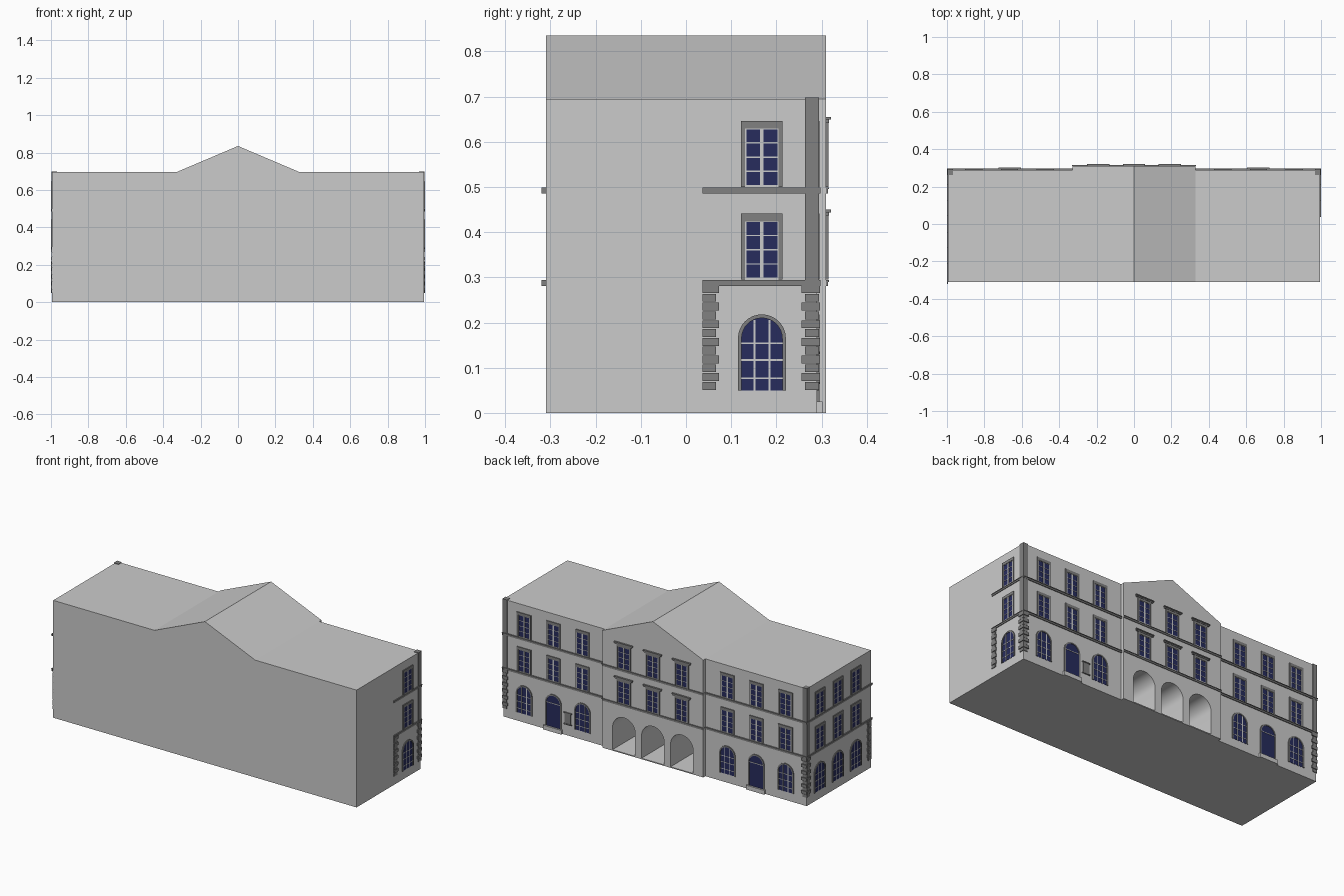
import bpy, bmesh, math
from mathutils import Vector

if "Cube" in bpy.data.objects:
    bpy.data.objects.remove(bpy.data.objects["Cube"])

def material(name, col):
    m = bpy.data.materials.new(name)
    m.diffuse_color = col
    m.use_nodes = True
    m.node_tree.nodes["Principled BSDF"].inputs["Base Color"].default_value = m.diffuse_color
    return m

NAVY = material("window_blue", (0.02, 0.025, 0.11, 1))
TRIM = material("trim_grey", (0.22, 0.22, 0.22, 1))

# Wall frames: (u along wall, z, d outward) -> world
WING = lambda u, z, d: Vector((u, 0.29 + d, z))
MID = lambda u, z, d: Vector((u, 0.31 + d, z))
RIGHT = lambda u, z, d: Vector((0.994 + d, u, z))
LEFT = lambda u, z, d: Vector((-0.994 - d, u, z))

parts = {n: bmesh.new() for n in (
    "window_glass", "glazing_bars", "window_surrounds", "string_courses",
    "corner_quoins", "corner_pilasters", "window_hoods", "door_leaves",
    "door_steps", "wall_panel")}

def prism(part, wall, pts, d0, d1):
    bm = parts[part]
    a = [bm.verts.new(wall(u, z, d0)) for u, z in pts]
    b = [bm.verts.new(wall(u, z, d1)) for u, z in pts]
    bm.faces.new(a)
    bm.faces.new(b)
    n = len(pts)
    for i in range(n):
        j = (i + 1) % n
        bm.faces.new((a[i], a[j], b[j], b[i]))

def box(part, wall, u0, u1, z0, z1, d1, d0=0.0):
    prism(part, wall, [(u0, z0), (u1, z0), (u1, z1), (u0, z1)], d0, d1)

def arch(u, r, z0, spring, n=16):
    return ([(u + r, z0)] + [(u + r * math.cos(math.pi * i / n), spring + r * math.sin(math.pi * i / n))
            for i in range(n + 1)] + [(u - r, z0)])

def square_window(wall, u, z):
    box("window_glass", wall, u - .038, u + .038, z + .002, z + .13, .001)
    for s in (-1, 1):                                   # surround
        box("window_surrounds", wall, u + s * .046, u + s * .037, z, z + .13, .005)
        box("glazing_bars", wall, u + s * .038, u + s * .034, z, z + .13, .003)
    box("window_surrounds", wall, u - .046, u + .046, z + .129, z + .146, .005)
    box("glazing_bars", wall, u - .004, u + .004, z, z + .13, .003)
    for i in range(5):
        h = z + .003 + i * .0315
        box("glazing_bars", wall, u - .038, u + .038, h - .0015, h + .0015, .0025)

def surround(wall, u, z0):
    out, inn = arch(u, .053, z0, .165), arch(u, .045, z0, .165)
    for i in range(len(out) - 1):
        prism("window_surrounds", wall, [out[i], out[i + 1], inn[i + 1], inn[i]], 0, .005)

def arched_window(wall, u):
    surround(wall, u, .05)
    prism("window_glass", wall, arch(u, .045, .05, .165), 0, .001)
    for s in (-.0165, .0165):
        box("glazing_bars", wall, u + s - .002, u + s + .002, .05, .206, .003)
    for z in (.077, .117, .154):
        box("glazing_bars", wall, u - .045, u + .045, z - .0018, z + .0018, .0025)

def door(u):
    surround(WING, u, .025)
    prism("door_leaves", WING, arch(u, .045, .025, .165), 0, .002)
    box("glazing_bars", WING, u - .045, u + .045, .163, .167, .004)
    box("door_steps", WING, u - .06, u + .06, 0, .025, .012)

def quoins(wall, u, direction):
    for i in range(12):
        w = .036 if i % 2 else .029
        z = .05 + i * .0195
        box("corner_quoins", wall, u, u + direction * w, z + .001, z + .0185, .006 if i % 2 else .004)

# Rear facade wings
for s in (-1, 1):
    for u in (.475, .665, .857):
        for z in (.295, .5):
            square_window(WING, s * u, z)
    arched_window(WING, s * .475)
    arched_window(WING, s * .857)
    door(s * .665)
    quoins(WING, s * .998, -s)
    for z in (.281, .486):
        a, b = sorted((s * .33, s * 1.0))
        box("string_courses", WING, a, b, z, z + .009, .005)
        box("string_courses", WING, a, b, z + .009, z + .013, .008)
    a, b = sorted((s * .968, s * .998))
    box("corner_pilasters", WING, a, b, .294, .698, .004, -.027)

# Central bay with hooded windows
for u in (-.19, 0, .19):
    for z in (.295, .5):
        square_window(MID, u, z)
        box("window_hoods", MID, u - .056, u + .056, z + .142, z + .149, .007)
        box("window_hoods", MID, u - .06, u + .06, z + .149, z + .155, .011)
for z in (.281, .486):
    box("string_courses", MID, -.332, .332, z, z + .009, .004)
    box("string_courses", MID, -.332, .332, z + .009, z + .013, .006)

# End walls: one bay on the right, three on the left
for wall, bays, end in ((RIGHT, (.168,), .037), (LEFT, (.168, 0, -.168), -.31)):
    for u in bays:
        arched_window(wall, u)
        for z in (.295, .5):
            square_window(wall, u, z)
    quoins(wall, .292, -1)
    quoins(wall, end, 1)
    for z in (.281, .486):
        e = end - (.01 if end < 0 else 0)
        box("string_courses", wall, e, .298, z, z + .009, .004)
        box("string_courses", wall, e, .298, z + .009, z + .013, .006)

# Small framed panel beside one door
box("wall_panel", WING, .55, .59, .07, .13, .004)
box("wall_panel", WING, .545, .595, .13, .136, .007)
box("wall_panel", WING, .545, .595, .064, .07, .007)

def finish(name, bm, mat=None):
    bmesh.ops.recalc_face_normals(bm, faces=bm.faces)
    me = bpy.data.meshes.new(name)
    bm.to_mesh(me)
    bm.free()
    if mat:
        me.materials.append(mat)
    ob = bpy.data.objects.new(name, me)
    bpy.context.collection.objects.link(ob)
    return ob

for name, bm in parts.items():
    mat = NAVY if name in ("window_glass", "door_leaves") else None if name in ("glazing_bars", "door_steps") else TRIM
    finish(name, bm, mat)

# Main block with gabled centre
bm = bmesh.new()
def face(*pts):
    bm.faces.new([bm.verts.new(p) for p in pts])
F, W, C, H, A, X = -.31, .29, .31, .695, .835, .994
for s in (-1, 1):
    e, m = s * X, s * .33
    for z in (0, H):
        face((e, F, z), (m, F, z), (m, W, z), (e, W, z))
    for y in (F, W):
        face((e, y, 0), (m, y, 0), (m, y, H), (e, y, H))
    face((e, F, 0), (e, W, 0), (e, W, H), (e, F, H))
    face((m, W, 0), (m, C, 0), (m, C, H), (m, W, H))
    face((m, F, H), (m, W, H), (m, C, H), (0, C, A), (0, F, A))
for y in (F, C):
    face((-.33, y, 0), (.33, y, 0), (.33, y, H), (0, y, A), (-.33, y, H))
face((-.33, F, 0), (.33, F, 0), (.33, W, 0), (.33, C, 0), (-.33, C, 0), (-.33, W, 0))
bmesh.ops.remove_doubles(bm, verts=bm.verts, dist=1e-5)
body = finish("building_body", bm)

# Arcade openings cut into the central bay
parts["arcade_cutter"] = bmesh.new()
for u in (-.19, 0, .19):
    prism("arcade_cutter", MID, arch(u, .074, .006, .14, 24), -.25, .05)
cutter = finish("arcade_cutter", parts["arcade_cutter"])
cutter.hide_render = True
mod = body.modifiers.new("arcade", "BOOLEAN")
mod.operation, mod.solver, mod.object = "DIFFERENCE", "EXACT", cutter
bpy.context.view_layer.objects.active = body
body.select_set(True)
bpy.ops.object.modifier_apply(modifier=mod.name)
bpy.data.objects.remove(cutter)
bpy.ops.object.shade_smooth_by_angle(angle=math.radians(20))
